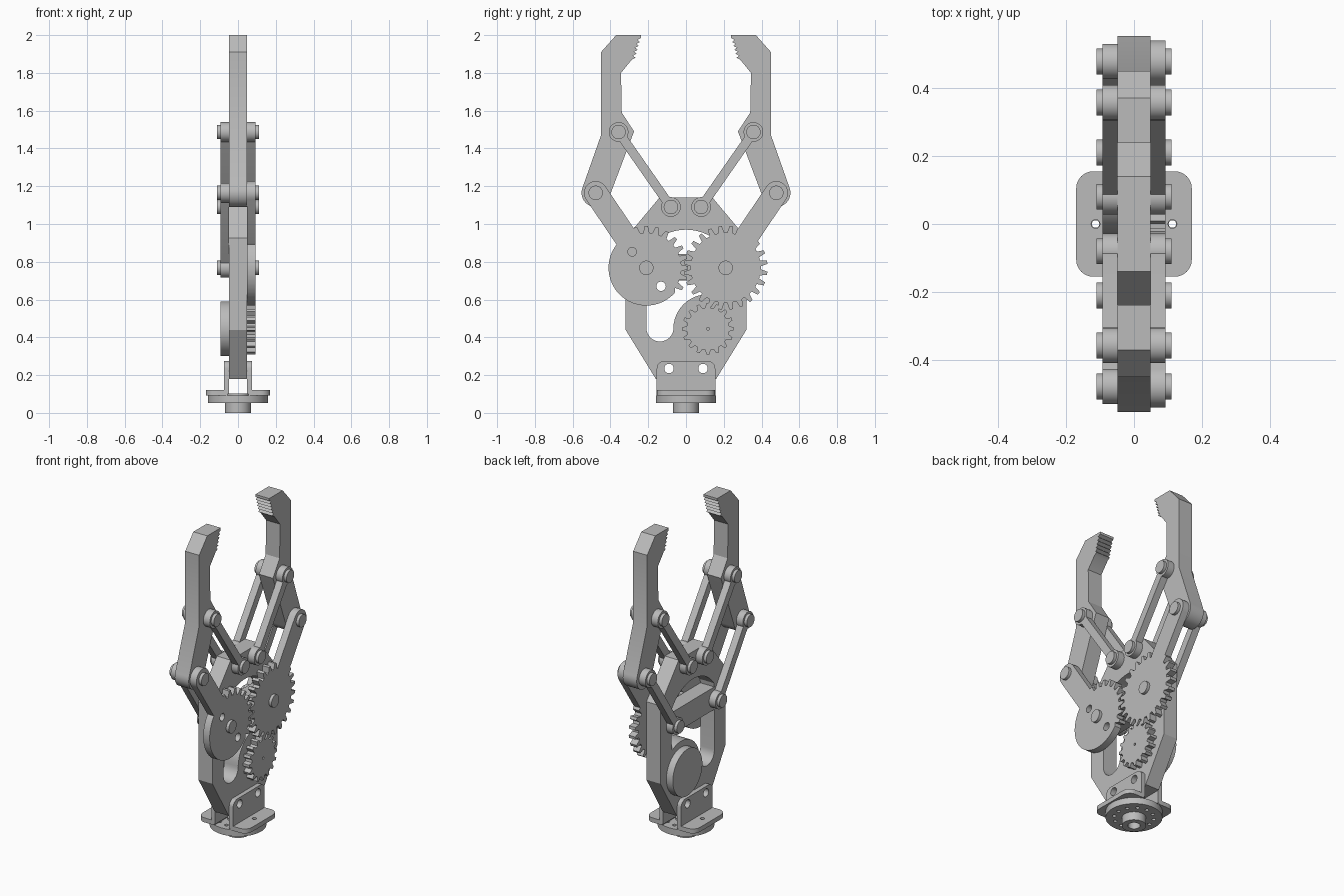
import bpy, bmesh
from math import sin, cos, radians, pi
from mathutils import Matrix

cube = bpy.data.objects.get("Cube")
if cube:
    bpy.data.objects.remove(cube, do_unlink=True)

grey = bpy.data.materials.new("machined_grey")
grey.use_nodes = True
COLOUR = (0.5, 0.5, 0.5, 1)
grey.diffuse_color = COLOUR
bsdf = next(n for n in grey.node_tree.nodes if n.type == 'BSDF_PRINCIPLED')
bsdf.inputs["Base Color"].default_value = COLOUR

# Side profiles are drawn in (y, z) and extruded along x
SIDE = Matrix(((0, 0, 1, 0), (1, 0, 0, 0), (0, 1, 0, 0), (0, 0, 0, 1)))
made = []


def plate(name, loops, lo, hi, frame=SIDE):
    """Extrude an outline (first loop) with holes (other loops) from lo to hi."""
    curve = bpy.data.curves.new(name, 'CURVE')
    curve.dimensions = '2D'
    curve.fill_mode = 'BOTH'
    curve.extrude = (hi - lo) / 2
    for loop in loops:
        spline = curve.splines.new('POLY')
        spline.points.add(len(loop) - 1)
        for point, (u, v) in zip(spline.points, loop):
            point.co = (u, v, 0, 1)
        spline.use_cyclic_u = True
    temp = bpy.data.objects.new(name + "_outline", curve)
    bpy.context.collection.objects.link(temp)
    deps = bpy.context.evaluated_depsgraph_get()
    mesh = bpy.data.meshes.new_from_object(temp.evaluated_get(deps))
    bpy.data.objects.remove(temp, do_unlink=True)
    bm = bmesh.new()
    bm.from_mesh(mesh)
    bmesh.ops.remove_doubles(bm, verts=bm.verts, dist=1e-5)
    bmesh.ops.transform(bm, verts=bm.verts,
                        matrix=frame @ Matrix.Translation((0, 0, (lo + hi) / 2)))
    bmesh.ops.recalc_face_normals(bm, faces=bm.faces)
    bm.to_mesh(mesh)
    bm.free()
    mesh.materials.clear()
    mesh.materials.append(grey)
    obj = bpy.data.objects.new(name, mesh)
    bpy.context.collection.objects.link(obj)
    made.append(obj)
    return obj


def arc(c, r, a0, a1, n=16):
    angles = [radians(a0 + (a1 - a0) * i / n) for i in range(n + 1)]
    return [(c[0] + r * cos(a), c[1] + r * sin(a)) for a in angles]


def circle(c, r, n=40):
    return arc(c, r, 0, 360, n)[:-1]


def capsule(a, b, r):
    ang = Matrix.Identity(2)
    from_a = (b[0] - a[0], b[1] - a[1])
    length = (from_a[0] ** 2 + from_a[1] ** 2) ** 0.5
    dy, dz = from_a[0] / length, from_a[1] / length
    flat = arc((0, 0), r, 90, 270) + arc((length, 0), r, -90, 90)
    return [(a[0] + u * dy - v * dz, a[1] + u * dz + v * dy) for u, v in flat]


def gear(c, root, tip, teeth, phase=0, plain=None, toothed=lambda a: True):
    """Trapezoid teeth; sectors that are not toothed get the plain radius."""
    pts = []
    for i in range(teeth):
        mid = 2 * pi * (i + phase) / teeth
        for off, r in ((-.33, root), (-.15, tip), (.15, tip), (.33, root)):
            a = mid + off * 2 * pi / teeth
            r = r if toothed(mid) else plain
            pts.append((c[0] + r * cos(a), c[1] + r * sin(a)))
    return pts


def rounded(u0, u1, v0, v1, r):
    return (arc((u1 - r, v0 + r), r, -90, 0, 6) + arc((u1 - r, v1 - r), r, 0, 90, 6)
            + arc((u0 + r, v1 - r), r, 90, 180, 6) + arc((u0 + r, v0 + r), r, 180, 270, 6))


IN, OUT, PIN = .048, .092, .11
MOTOR = (.116, .445)

# Main frame with upper window, lower slot and bracket holes
half = [(.16, .18), (.32, .44), (.32, .925), (.14, 1.14)]
outline = half + [(-y, z) for y, z in reversed(half)]
upper_window = [(-.21, .84), (.21, .84)] + arc((0, .715), .255, 36, 144)
lower_slot = ([(-.21, .70)] + arc((-.138, .45), .072, 180, 360)
              + arc(MOTOR, .183, 179, 60) + [(.21, .70)])
bolt_holes = [circle((s * .09, .235), .025, 24) for s in (-1, 1)]
plate("main_frame", [outline, upper_window, lower_slot] + bolt_holes, -IN, IN)

# Motor and its pinion
plate("motor", [circle(MOTOR, .145, 64)], -OUT, -IN)
plate("pinion", [gear(MOTOR, .112, .137, 16), circle(MOTOR, .008, 12)], IN, OUT)

# Driving gears: one full, one with teeth only on its inner sector
plate("right_gear", [gear((.21, .768), .186, .222, 24, .5)], IN, OUT)
sector = gear((-.21, .768), .186, .222, 24, 0, .2,
              lambda a: a < radians(110) or a > radians(315))
plate("left_gear", [sector, circle((-.285, .853), .023, 24),
                    circle((-.132, .67), .025, 24)], IN, OUT)

for s, side in ((-1, "left"), (1, "right")):
    axle, knuckle = (s * .21, .768), (s * .478, 1.165)
    anchor, joint = (s * .08, 1.09), (s * .357, 1.487)

    # Finger with a serrated gripping tip
    grip = []
    for i in reversed(range(6)):
        grip += [(.257 + .006 * i, 1.975 - .021 * i), (.238 + .006 * i, 1.985 - .021 * i)]
    finger = (arc((.478, 1.165), .075, 20, -160) + [(.275, 1.49), (.34, 1.59), (.344, 1.80)]
              + grip + [(.238, 2.0), (.37, 2.0), (.45, 1.91), (.45, 1.47)])
    plate(side + "_finger", [[(s * y, z) for y, z in finger]], -IN, IN)

    # Arm growing out of the gear
    start = tuple(a + (k - a) * .42 for a, k in zip(axle, knuckle))
    plate(side + "_gear_arm", [capsule(start, knuckle, .062)], IN, OUT)

    # Slim links with round eyes
    links = [("rear_link", axle, knuckle, -1),
             ("rear_guide_link", anchor, joint, -1),
             ("front_guide_link", anchor, joint, 1)]
    for label, a, b, x in links:
        lo, hi = sorted((x * IN, x * OUT))
        plate(side + "_" + label, [capsule(a, b, .024)], lo, hi)
        for end, c in (("lower", a), ("upper", b)):
            plate(f"{side}_{label}_{end}_eye", [circle(c, .052)], lo, hi)

    # Pivot pins
    for label, c in (("axle", axle), ("knuckle", knuckle),
                     ("anchor", anchor), ("joint", joint)):
        plate(f"{side}_{label}_pin", [circle(c, .038)], -PIN, PIN)

# Angle brackets clamping the frame to the wrist
tab = [(-.155, .1), (.155, .1)] + arc((.115, .235), .04, 0, 90, 6) + arc((-.115, .235), .04, 90, 180, 6)
TOP = Matrix.Identity(4)
for s, side in ((-1, "rear"), (1, "front")):
    lo, hi = sorted((s * IN, s * .075))
    plate(side + "_bracket_tab", [tab] + bolt_holes, lo, hi)
    foot = [(.055, -.155)] + arc((.12, -.105), .05, -90, 0, 6) + arc((.12, .105), .05, 0, 90, 6) + [(.055, .155)]
    plate(side + "_bracket_foot", [[(s * x, y) for x, y in foot],
                                   circle((s * .113, 0), .013, 16)], .092, .12, TOP)

# Wrist disc with a ring of holes, hub and hollow stub
ring = [circle(p, .011, 12) for p in circle((0, 0), .113, 12)]
plate("wrist_disc", [circle((0, 0), .16, 64)] + ring + [circle((0, 0), .035, 24)], .052, .092, TOP)
plate("wrist_hub", [circle((0, 0), .06)], .09, .102, TOP)
plate("wrist_stub", [circle((0, 0), .068), circle((0, 0), .035, 24)], 0, .054, TOP)

# Smooth round walls, keep edges sharp
bpy.ops.object.select_all(action='DESELECT')
for obj in made:
    obj.select_set(True)
bpy.context.view_layer.objects.active = made[0]
bpy.ops.object.shade_smooth_by_angle(angle=radians(25))
